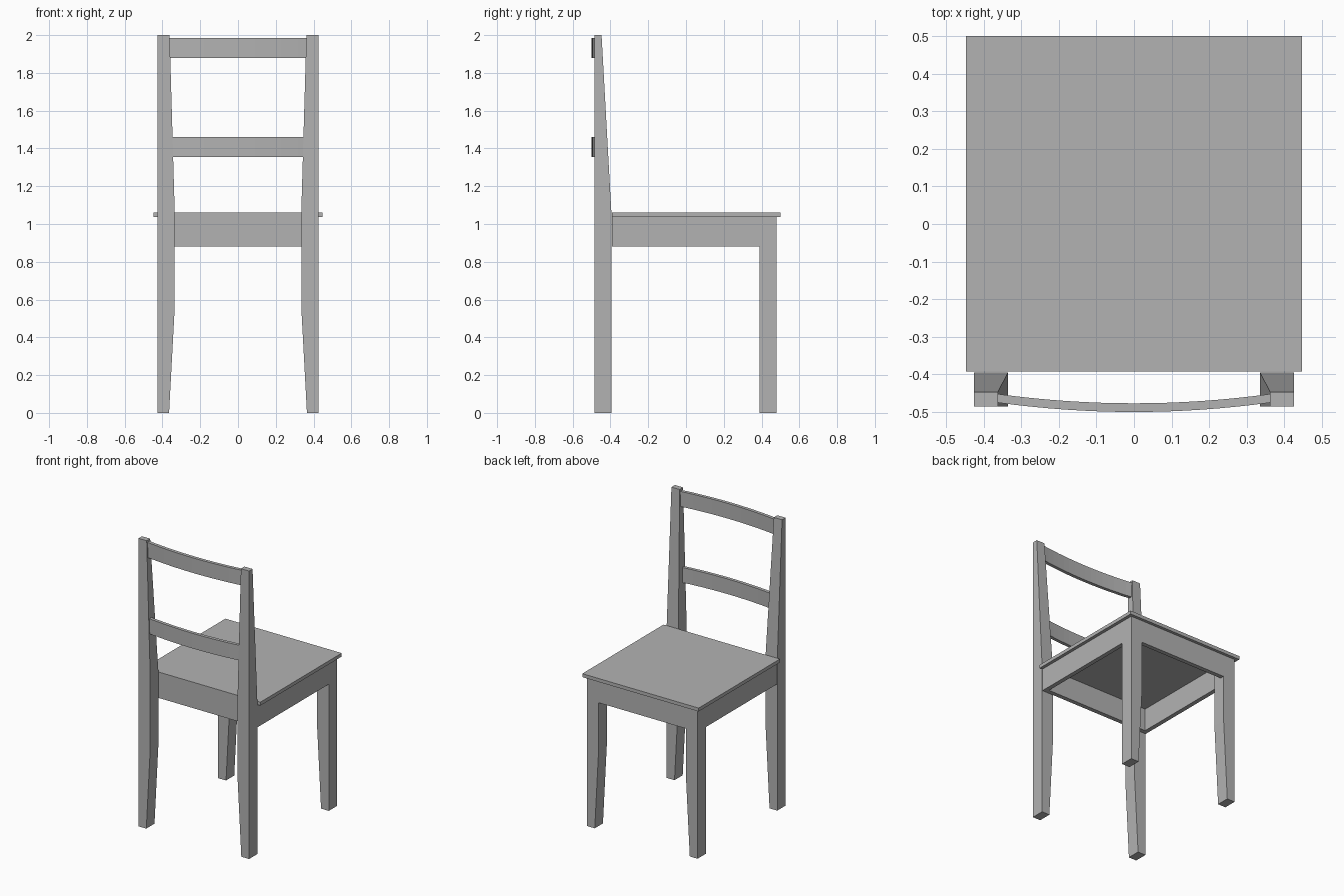
import bpy, bmesh

cube = bpy.data.objects.get("Cube")
if cube:
    bpy.data.objects.remove(cube, do_unlink=True)

GREY = (0.45, 0.45, 0.45, 1)
paint = bpy.data.materials.new("grey_paint")
paint.use_nodes = True
paint.diffuse_color = GREY
paint.node_tree.nodes["Principled BSDF"].inputs["Base Color"].default_value = GREY


def loft(name, rings):
    """Skin a closed solid through a list of four-point rings."""
    bm = bmesh.new()
    loops = [[bm.verts.new(p) for p in ring] for ring in rings]
    for a, b in zip(loops, loops[1:]):
        for i in range(4):
            j = (i + 1) % 4
            bm.faces.new((a[i], a[j], b[j], b[i]))
    bm.faces.new(loops[0])
    bm.faces.new(loops[-1])
    bmesh.ops.recalc_face_normals(bm, faces=bm.faces)
    mesh = bpy.data.meshes.new(name)
    bm.to_mesh(mesh)
    bm.free()
    mesh.materials.append(paint)
    obj = bpy.data.objects.new(name, mesh)
    bpy.context.collection.objects.link(obj)
    return obj


def rect(x0, x1, y0, y1, z):
    return [(x0, y0, z), (x1, y0, z), (x1, y1, z), (x0, y1, z)]


def box(name, x0, x1, y0, y1, z0, z1):
    return loft(name, [rect(x0, x1, y0, y1, z0), rect(x0, x1, y0, y1, z1)])


def slat(name, z0, z1, half=0.364, sag=0.025, thick=0.023, steps=16):
    """Backrest rail bowed outwards in plan."""
    rings = []
    for i in range(steps + 1):
        t = 2 * i / steps - 1
        y = -0.5 + sag * t * t
        x = half * t
        rings.append([(x, y, z0), (x, y + thick, z0), (x, y + thick, z1), (x, y, z1)])
    return loft(name, rings)


OUT = 0.425      # outer face of legs
INNER = 0.335    # inner face at seat height
FOOT = 0.365     # inner face at the foot
KNEE = 0.56      # height where the taper starts
SEAT_LOW, SEAT_TOP, APRON_LOW = 1.036, 1.06, 0.88
BACK = -0.392    # rear edge of the seat

# Legs, with the back pair running up as posts
for side, s in (("left", 1), ("right", -1)):
    loft("front_leg_" + side, [
        rect(s * FOOT, s * OUT, 0.39, 0.48, 0),
        rect(s * INNER, s * OUT, 0.39, 0.48, KNEE),
        rect(s * INNER, s * OUT, 0.39, 0.48, SEAT_LOW)])
    loft("back_post_" + side, [
        rect(s * FOOT, s * OUT, -0.485, BACK - 0.003, 0),
        rect(s * INNER, s * OUT, -0.485, BACK - 0.003, KNEE),
        rect(s * INNER, s * OUT, -0.485, BACK - 0.003, SEAT_TOP),
        rect(s * 0.362, s * OUT, -0.485, -0.447, 2)])
    # Side apron
    box("side_apron_" + side, s * 0.395, s * OUT, BACK, 0.39, APRON_LOW, SEAT_LOW)

# Seat board and cross aprons
box("seat", -0.447, 0.447, BACK, 0.5, SEAT_LOW, SEAT_TOP)
box("front_apron", -INNER, INNER, 0.45, 0.48, APRON_LOW, SEAT_LOW)
box("back_apron", -0.395, 0.395, BACK, BACK + 0.03, APRON_LOW, SEAT_LOW)

# Backrest rails
slat("top_slat", 1.88, 1.985)
slat("middle_slat", 1.355, 1.46)
